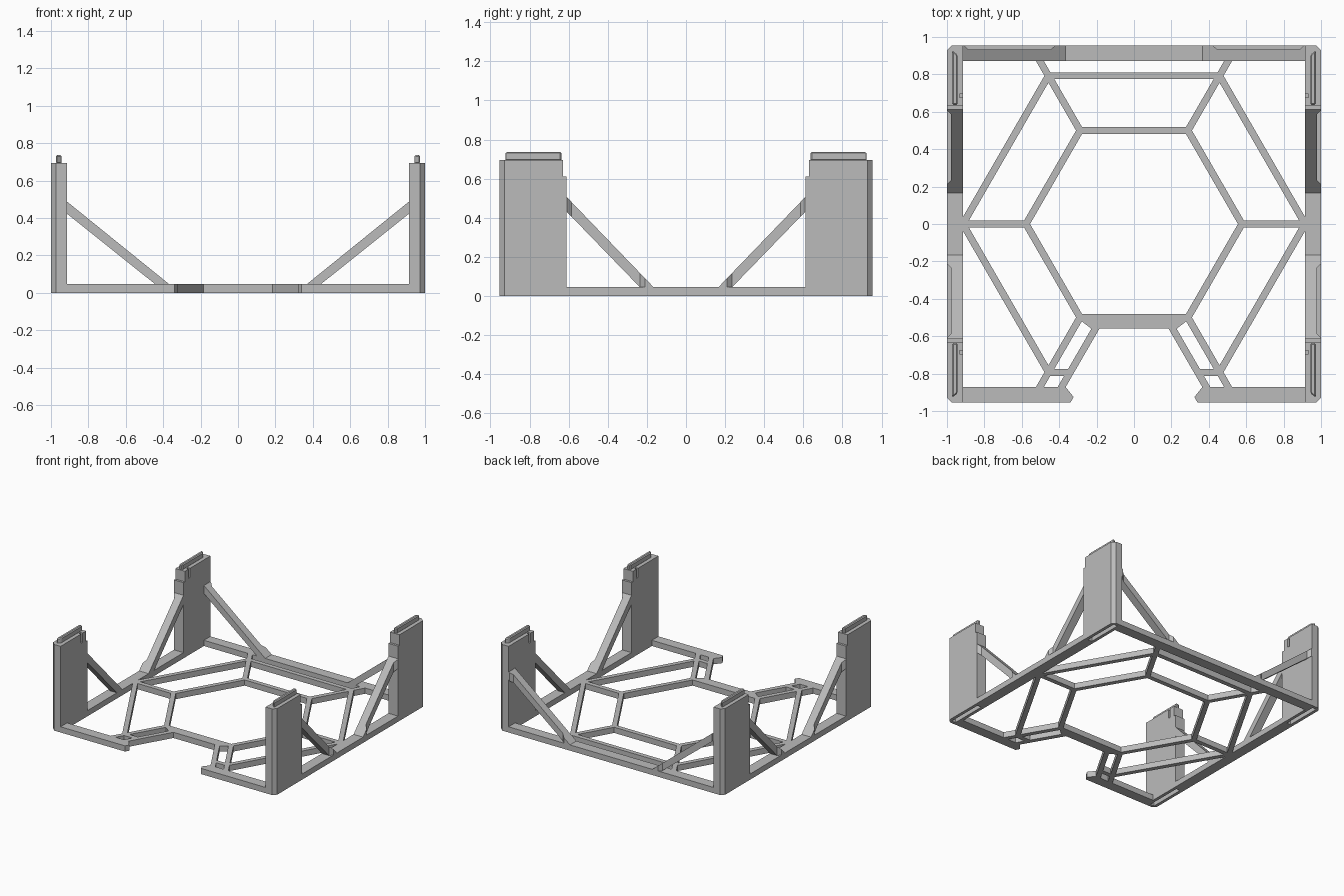
import bpy, bmesh, math
from mathutils import Vector

cube = bpy.data.objects.get("Cube")
if cube:
    bpy.data.objects.remove(cube, do_unlink=True)

grey = bpy.data.materials.new("light_grey_plastic")
grey.use_nodes = True
COLOUR = (0.5, 0.5, 0.5, 1)
grey.diffuse_color = COLOUR
grey.node_tree.nodes["Principled BSDF"].inputs["Base Color"].default_value = COLOUR

RAIL = 0.046      # height of the base frame
INNER = 0.915     # inner edge of the side rails
DEPTH = 0.955     # half depth of the frame
BACK = 0.872      # inner edge of the front and back rails
WIDTH = 0.037     # lattice bar width


def prism(name, polys, lo, hi, axis="z", mirror=""):
    """Extrude flat polygons along an axis, with optional mirroring."""
    def place(p, h):
        return {"x": (h, p[0], p[1]), "y": (p[0], h, p[1]), "z": (p[0], p[1], h)}[axis]
    bm = bmesh.new()
    for poly in polys:
        low = [bm.verts.new(place(p, lo)) for p in poly]
        high = [bm.verts.new(place(p, hi)) for p in poly]
        bm.faces.new(low)
        bm.faces.new(high)
        for i in range(len(poly)):
            j = (i + 1) % len(poly)
            bm.faces.new((low[i], low[j], high[j], high[i]))
    bmesh.ops.recalc_face_normals(bm, faces=bm.faces)
    mesh = bpy.data.meshes.new(name)
    bm.to_mesh(mesh)
    bm.free()
    mesh.materials.append(grey)
    obj = bpy.data.objects.new(name, mesh)
    bpy.context.collection.objects.link(obj)
    if mirror:
        mod = obj.modifiers.new("mirror", "MIRROR")
        mod.use_axis = ("x" in mirror, "y" in mirror, False)
        mod.use_mirror_merge = False
    return obj


def rect(x0, x1, y0, y1):
    return [(x0, y0), (x1, y0), (x1, y1), (x0, y1)]


def cut(obj, poly, lo, hi):
    """Cut an upright prism out of an object and discard the cutter."""
    cutter = prism("cutter", [poly], lo, hi)
    cutter.hide_render = True
    mod = obj.modifiers.new("cut", "BOOLEAN")
    mod.operation, mod.solver, mod.object = "DIFFERENCE", "EXACT", cutter
    bpy.context.view_layer.objects.active = obj
    bpy.ops.object.modifier_move_to_index(modifier="cut", index=0)
    bpy.ops.object.modifier_apply(modifier="cut")
    bpy.data.objects.remove(cutter, do_unlink=True)


def polar(r, i):
    a = math.radians(60 * i)
    return Vector((r * math.cos(a), r * math.sin(a)))


def bar(a, b, width=WIDTH):
    """Plan outline of a straight bar between two points."""
    d = (b - a).normalized() * width / 2
    n = Vector((-d.y, d.x))
    return [a + n, b + n, b - n, a - n]


def hex_ring(r, sides):
    w = WIDTH / 2 / math.cos(math.pi / 6)
    return [[polar(r - w, i), polar(r + w, i), polar(r + w, i + 1), polar(r - w, i + 1)]
            for i in sides]


# Base rails
prism("side_rail", [rect(INNER, 1, -0.615, 0.615)], 0, RAIL, mirror="x")
prism("back_rail", [rect(-INNER, INNER, BACK, DEPTH)], 0, RAIL)
prism("front_rail", [[(INNER, -BACK), (0.365, -BACK), (0.323, -0.925),
                      (0.34, -DEPTH), (INNER, -DEPTH)]], 0, RAIL, mirror="x")

# Hexagonal lattice; the outer ring is open at the front
prism("inner_hexagon", hex_ring(0.577, range(6)), 0, RAIL)
prism("outer_hexagon", hex_ring(INNER, (0, 1, 2, 3, 5)), 0, RAIL)
spokes = []
for i in range(6):
    end = INNER if i % 3 == 0 else (BACK + 0.01) / math.sin(math.pi / 3)
    spokes.append(bar(polar(0.577, i), polar(end, i)))
prism("spokes", spokes, 0, RAIL)

# Doubled bars around the front opening
prism("front_hexagon_bar", [[(-0.185, -0.56), (0.185, -0.56), (0.228, -0.56),
                             (0.28, -0.52), (0.28, -0.5), (-0.28, -0.5),
                             (-0.28, -0.52), (-0.228, -0.56)]], 0, RAIL)
prism("front_parallel_bar", [[(0.185, -0.56), (0.228, -0.56), (0.413, -0.88),
                              (0.37, -0.88)]], 0, RAIL, mirror="x")
prism("front_cross_bar", [rect(0.345, 0.46, -0.812, -0.775)], 0, RAIL, mirror="x")

# Corner posts: chamfered corner, stepped inner end, socket underneath, clip slit
CH = 0.027
post = prism("corner_post", [[(INNER, 0.612), (1, 0.612), (1, DEPTH - CH),
                              (1 - CH, DEPTH), (INNER, DEPTH)]], 0, 0.695, mirror="xy")
cut(post, rect(0.9, 1.1, 0.6, 0.63), 0.61, 0.8)
cut(post, rect(0.94, 0.975, 0.635, 0.93), -0.1, 0.04)
cut(post, rect(0.9, 0.934, 0.675, 0.695), 0.62, 0.8)

# Stacking ridge on each post
ridge = prism("stacking_ridge", [[(0.943, 0.637), (0.972, 0.637), (0.972, 0.928),
                                  (0.943, 0.905)]], 0.69, 0.737, mirror="xy")
bevel = ridge.modifiers.new("bevel", "BEVEL")
bevel.width, bevel.segments = 0.007, 1

# Sloping braces, thinned between flared ends
side_brace = prism("side_brace", [[(0.614, 0.51), (0.614, 0.435), (0.235, 0.044),
                                   (0.165, 0.044)]], INNER, 1, "x", "xy")
cut(side_brace, [(1.01, 0.2), (0.978, 0.235), (0.978, 0.585), (1.01, 0.62)], 0, 1)
back_brace = prism("back_brace", [[(0.917, 0.49), (0.917, 0.425), (0.44, 0.044),
                                   (0.365, 0.044)]], BACK, DEPTH, "y", "x")
cut(back_brace, [(0.41, 0.965), (0.445, 0.933), (0.885, 0.933), (0.92, 0.965)], 0, 1)
